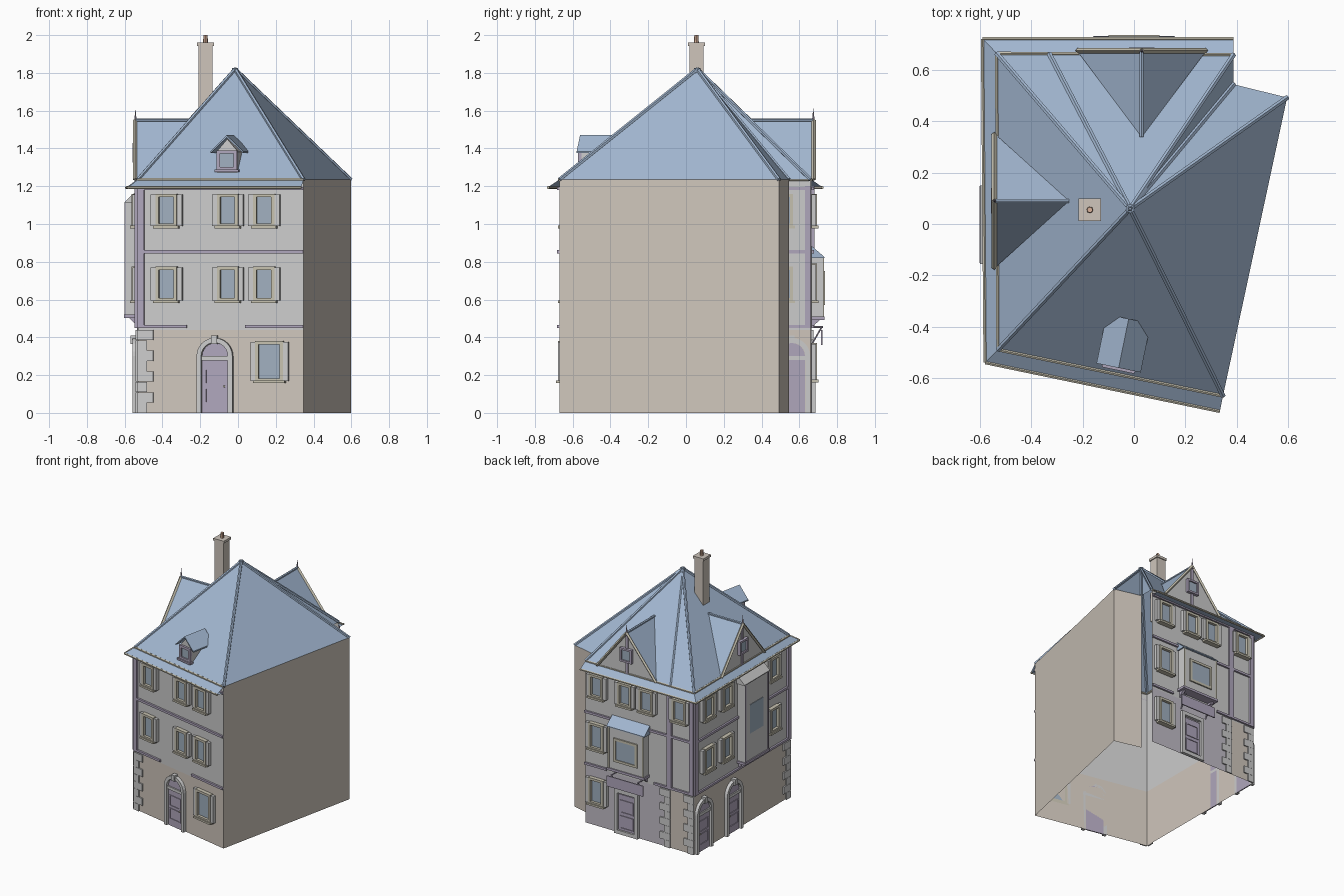
import bpy, bmesh, math
from mathutils import Vector, Matrix

if "Cube" in bpy.data.objects:
    bpy.data.objects.remove(bpy.data.objects["Cube"])

def mat(name, r, g, b):
    m = bpy.data.materials.new(name)
    m.diffuse_color = (r, g, b, 1)
    m.use_nodes = True
    m.node_tree.nodes["Principled BSDF"].inputs["Base Color"].default_value = m.diffuse_color
    return m

ROOF = mat("slate", .36, .47, .63)
STONE = mat("tan_stone", .62, .56, .50)
PLASTER = mat("plaster", .68, .67, .66)
MAUVE = mat("mauve_plaster", .53, .50, .56)
TIMBER = mat("purple_timber", .43, .38, .50)
TRIM = mat("olive_trim", .56, .53, .43)
GLASS = mat("glass", .35, .43, .52)
WHITE = mat("pale_stone", .72, .72, .70)
CLAY = mat("clay", .70, .45, .33)

def obj(name, bm, m, closed=True):
    if closed:
        bmesh.ops.recalc_face_normals(bm, faces=bm.faces)
    me = bpy.data.meshes.new(name)
    bm.to_mesh(me)
    bm.free()
    me.materials.append(m)
    o = bpy.data.objects.new(name, me)
    bpy.context.collection.objects.link(o)
    return o

def faces(name, polys, m):
    bm = bmesh.new()
    for p in polys:
        bm.faces.new([bm.verts.new(c) for c in p])
    return obj(name, bm, m, False)

def wall_frame(ox, oy, ux, uy, nx, ny):
    # local axes: u along the wall, v outwards, z up
    return lambda u, v, z: Vector((ox + ux*u + nx*v, oy + uy*u + ny*v, z))

def prism(name, W, pts, a, b, m, side=False):
    # outline in (u,z) pushed along v, or in (v,z) pushed along u
    bm = bmesh.new()
    f = (lambda p, t: W(t, p[0], p[1])) if side else (lambda p, t: W(p[0], t, p[1]))
    A = [bm.verts.new(f(p, a)) for p in pts]
    B = [bm.verts.new(f(p, b)) for p in pts]
    bm.faces.new(A)
    bm.faces.new(B[::-1])
    n = len(pts)
    for i in range(n):
        j = (i + 1) % n
        bm.faces.new((A[j], A[i], B[i], B[j]))
    return obj(name, bm, m)

def box(name, W, u0, u1, v0, v1, z0, z1, m):
    return prism(name, W, [(u0, z0), (u1, z0), (u1, z1), (u0, z1)], v0, v1, m)

def rod(name, a, b, r, m, r2=None, n=6):
    a, b = Vector(a), Vector(b)
    d = b - a
    M = Matrix.Translation((a + b)/2) @ d.to_track_quat('Z', 'Y').to_matrix().to_4x4()
    bm = bmesh.new()
    bmesh.ops.create_cone(bm, cap_ends=True, segments=n, radius1=r,
                          radius2=r if r2 is None else r2, depth=d.length, matrix=M)
    return obj(name, bm, m)

def frame(name, W, u, w, z0, z1, t, v0, v1, m):
    for s in (-1, 1):
        c = u + s*(w - t)/2
        box(name + "_side", W, c - t/2, c + t/2, v0, v1, z0, z1, m)
    for z in (z0, z1 - t):
        box(name + "_rail", W, u - w/2, u + w/2, v0, v1, z, z + t, m)

def window(W, u, z0, z1, w=.115, v=0, shutters=True):
    frame("window_frame", W, u, w, z0, z1, .018, v, v + .03, TRIM)
    box("window_pane", W, u - w/2 + .01, u + w/2 - .01, v, v + .01, z0 + .01, z1 - .01, GLASS)
    box("window_sill", W, u - w/2 - .01, u + w/2 + .01, v, v + .038, z0 - .008, z0 + .006, TRIM)
    if shutters:
        for s in (-1, 1):
            c = u + s*(w/2 + .014)
            box("window_surround", W, c - .013, c + .013, v, v + .025, z0 + .005, z1 - .005, WHITE)

def arch(r, cz, n=12):
    return [(r*math.cos(math.pi*i/n), cz + r*math.sin(math.pi*i/n)) for i in range(n + 1)]

def arched_door(W, u):
    mv = lambda pts: [(u + x, z) for x, z in pts]
    box("door_leaf", W, u - .07, u + .07, 0, .008, 0, .28, TIMBER)
    for z in (.05, .15):
        frame("door_panel", W, u, .11, z, z + .085, .008, .008, .013, TIMBER)
    box("door_lintel", W, u - .075, u + .075, 0, .018, .278, .3, WHITE)
    prism("door_fanlight", W, mv(arch(.07, .3)), 0, .008, TIMBER)
    prism("door_surround", W, mv([(.097, 0)] + arch(.097, .3) + [(-.097, 0), (-.072, 0)]
          + arch(.072, .3)[::-1] + [(.072, 0)]), 0, .025, WHITE)
    box("door_keystone", W, u - .015, u + .015, 0, .035, .365, .41, WHITE)
    rod("door_knob", W(u + .05, .008, .14), W(u + .05, .02, .14), .006, TRIM)

def quoins(W, u, s):
    for i in range(8):
        box("quoin", W, u, u + s*(.085 if i % 2 else .05), 0, .01, i*.055, i*.055 + .054, WHITE)

# Footprint: corners of the eaves and walls
BL, FL, FR, R = (-.535, .665), (-.53, -.49), (.347, -.67), (.597, .493)
NT, BR, MID = (.388, .545), (.388, .66), (-.33, .664)
EAVE, APEX = 1.235, (-.015, .06, 1.82)
dx, dy = FR[0] - FL[0], FR[1] - FL[1]
L = math.hypot(dx, dy)
FRONT = wall_frame(*FL, dx/L, dy/L, dy/L, -dx/L)
LEFT = wall_frame(-.533, 0, 0, 1, -1, 0)
BACK = wall_frame(0, .664, 1, 0, 0, 1)
WORLD = wall_frame(0, 0, 1, 0, 0, 1)
fx = lambda x: (x - FL[0])*L/dx

# Wall sheets, open below and at the narrow rear return
def sheet(name, a, b, z0, z1, m):
    faces(name, [[(*a, z0), (*b, z0), (*b, z1), (*a, z1)]], m)
for n, a, b, m in (("front", FL, FR, STONE), ("left", BL, FL, STONE),
                   ("corner", MID, BL, STONE), ("back", BR, MID, MAUVE)):
    sheet(n + "_ground_wall", a, b, 0, .44, m)
    sheet(n + "_upper_wall", a, b, .44, EAVE, PLASTER)
sheet("right_wall", FR, R, 0, EAVE, STONE)
sheet("notch_wall", R, NT, 0, EAVE, STONE)

# Main roof fan with hip ribs
ring = [FL, FR, R, NT, BR, MID, BL]
faces("main_roof", [[(*ring[i], EAVE), (*ring[(i + 1) % 7], EAVE), APEX] for i in range(7)], ROOF)
for p in ring:
    rod("hip_rib", (*p, EAVE), APEX, .011, ROOF)
rod("roof_cap", (APEX[0], APEX[1], 1.79), (APEX[0], APEX[1], 1.825), .018, ROOF)

# Skirt eaves with gutter
inner = [BR, BL, FL, FR]
outer = [(.388, .722), (-.59, .722), (-.58, -.54), (.335, -.73)]
for i in range(3):
    a, b, c, d = inner[i], inner[i+1], outer[i+1], outer[i]
    faces("skirt_roof", [[(*a, EAVE), (*b, EAVE), (*c, 1.195), (*d, 1.195)],
                         [(*d, 1.19), (*c, 1.19), (*b, 1.19), (*a, 1.19)]], ROOF)
    rod("gutter", (*d, 1.193), (*c, 1.193), .008, TRIM)
    rod("eave_moulding", (*a, EAVE), (*b, EAVE), .008, TRIM)

# Timber bands and posts
for W, a, b in ((FRONT, 0, L), (LEFT, -.49, .665), (BACK, -.535, .388)):
    for z in (.845, 1.18):
        box("timber_band", W, a, b, 0, .014, z, z + .017, TIMBER)
for W, a, b in ((FRONT, 0, fx(-.27)), (FRONT, fx(.04), L), (LEFT, -.49, .665), (BACK, -.535, -.2), (BACK, .2, .388)):
    box("timber_band", W, a, b, 0, .014, .45, .466, TIMBER)
for W, a, b in ((FRONT, 0, .035), (LEFT, -.49, -.455), (LEFT, .63, .665),
                (BACK, -.535, -.5), (BACK, -.35, -.31)):
    box("corner_post", W, a, b, 0, .015, .45, 1.2, TIMBER)

# Windows
for u in (-.375, -.05, .142):
    window(FRONT, fx(u), .985, 1.16)
    window(FRONT, fx(u), .59, .775)
window(FRONT, fx(.17), .165, .38, .15)
for u in (.51, .29, -.28):
    window(LEFT, u, .985, 1.16)
    window(LEFT, u, .59, .775)
for u in (.28, .04, -.14, -.42):
    window(BACK, u, .985, 1.16)
for z in (.59, .17):
    window(BACK, .28, z, z + .2, .125)

# Doors and quoins
arched_door(FRONT, fx(-.12))
arched_door(LEFT, .56)
arched_door(LEFT, .2)
box("back_door", BACK, -.04, .1, 0, .008, 0, .3, TIMBER)
for z in (.04, .16):
    frame("back_door_panel", BACK, .03, .11, z, z + .1, .008, .008, .013, TIMBER)
frame("back_door_surround", BACK, .03, .2, -.03 + .03, .34, .028, 0, .022, WHITE)
for W, u, s in ((FRONT, 0, 1), (LEFT, -.49, 1), (BACK, -.335, 1), (BACK, -.535, 1)):
    quoins(W, u, s)

# Projecting bays with pent roofs, trims and brackets
for n, W, a, b, d, z0, z1, zr, m in (("oriel", BACK, -.15, .15, .062, .5, .82, .885, ROOF),
                                     ("tall_bay", LEFT, -.145, .14, .062, .51, 1.11, 1.18, PLASTER)):
    box(n, W, a, b, 0, d, z0, z1, PLASTER)
    prism(n + "_roof", W, [(0, z1), (d + .006, z1), (d + .006, z1 + .006), (0, zr)], a - .01, b + .01, m, True)
    box(n + "_base", W, a - .008, b + .008, 0, d + .008, z0 - .008, z0 + .01, TIMBER)
    for u in (a, b - .012):
        box(n + "_post", W, u, u + .012, d, d + .005, z0, z1, TIMBER if m is PLASTER else TRIM)
    for u in (a + .01, b - .03):
        prism(n + "_bracket", W, [(0, z0), (d - .01, z0), (0, z0 - .05)], u, u + .02, TIMBER, True)
frame("oriel_window", BACK, 0, .2, .57, .75, .018, .062, .072, TRIM)
box("oriel_pane", BACK, -.09, .09, .062, .066, .58, .74, GLASS)
box("bay_pane", LEFT, -.08, .08, .062, .066, .72, .94, GLASS)

# Hanging board over the back door
box("door_board", BACK, -.14, .165, .05, .058, .36, .44, TIMBER)
for u in (-.1, .125):
    rod("board_arm", BACK(u, 0, .455), BACK(u, .062, .455), .005, TIMBER)
    rod("board_brace", BACK(u, 0, .36), BACK(u, .052, .45), .004, TIMBER)

# Large gabled dormers
def gable(W, c, h, tip):
    P = lambda du, v, z: W(c + du, v, z)
    top = P(0, .008, 1.55)
    faces("gable_roof", [[P(s*h, .008, EAVE), top, P(0, tip, 1.55)][::s] for s in (-1, 1)], ROOF)
    prism("gable_wall", W, [(c - h, EAVE), (c + h, EAVE), (c, 1.545)], -.005, .002, PLASTER)
    rod("gable_ridge", top, P(0, tip, 1.55), .009, ROOF)
    for s in (-1, 1):
        rod("bargeboard", P(s*h, .012, EAVE), P(0, .012, 1.55), .011, TRIM, n=4)
    box("gable_post", W, c - .01, c + .01, 0, .01, EAVE, 1.53, TIMBER)
    frame("gable_window", W, c, .1, 1.325, 1.43, .014, 0, .025, TIMBER)
    box("gable_pane", W, c - .045, c + .045, 0, .014, 1.33, 1.425, GLASS)
    rod("finial", P(0, .01, 1.53), P(0, .01, 1.615), .009, TIMBER, 0)
gable(BACK, .03, .25, -.325)
gable(LEFT, .09, .26, -.28)

# Small front dormer
u = fx(-.065)
box("dormer_body", FRONT, u - .055, u + .055, -.2, -.04, 1.27, 1.385, PLASTER)
prism("dormer_gable", FRONT, [(u - .06, 1.38), (u + .06, 1.38), (u, 1.45)], -.2, -.04, PLASTER)
frame("dormer_window", FRONT, u, .11, 1.285, 1.39, .018, -.045, -.025, TIMBER)
box("dormer_pane", FRONT, u - .05, u + .05, -.045, -.035, 1.29, 1.38, GLASS)
box("dormer_sill", FRONT, u - .065, u + .065, -.05, -.015, 1.275, 1.288, TIMBER)
prism("dormer_roof", FRONT, [(u - .088, 1.375), (u, 1.458), (u + .088, 1.375), (u + .088, 1.385),
                             (u, 1.47), (u - .088, 1.385)], -.22, -.025, ROOF)

# Chimney
box("chimney", WORLD, -.21, -.135, .018, .093, 1.45, 1.945, STONE)
box("chimney_cap", WORLD, -.217, -.128, .011, .1, 1.942, 1.96, STONE)
rod("chimney_pot", (-.172, .055, 1.955), (-.172, .055, 2), .013, CLAY, .011, 8)
